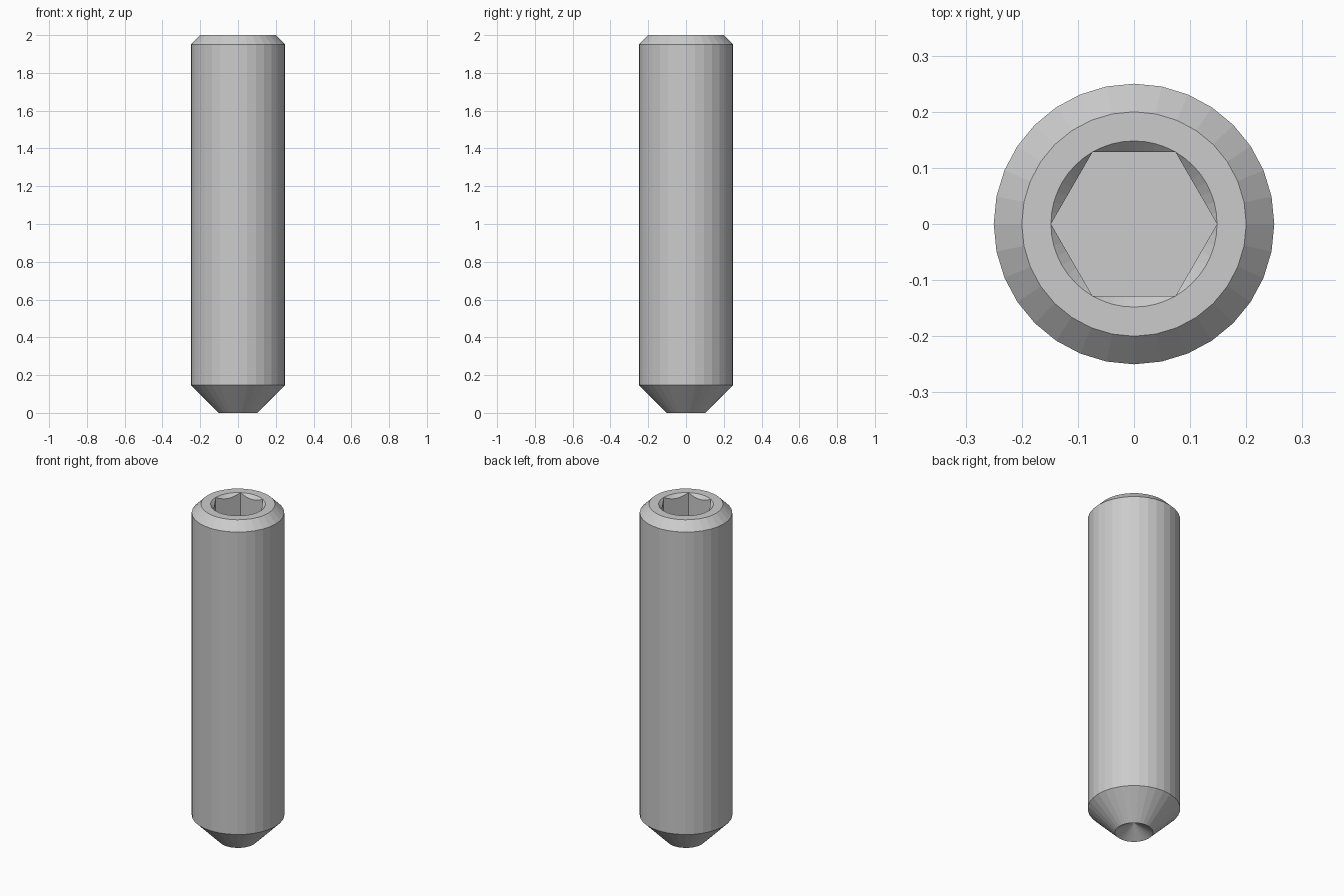
import bpy, bmesh
from math import sin, cos, pi

if "Cube" in bpy.data.objects:
    bpy.data.objects.remove(bpy.data.objects["Cube"])

SIDES = 32            # facets round the shank
PER_FLAT = 8          # segments of the countersink over each socket flat
HEX_R = 0.148         # socket corner radius
TOP = 2.0
SOCKET_DEPTH = 0.3
CUP_DEPTH = 0.06

bm = bmesh.new()


def polar(r, a, z):
    return bm.verts.new((r * cos(a), r * sin(a), z))


def ring(r, z, n):
    return [polar(r, 2 * pi * i / n, z) for i in range(n)]


def loop_edges(loop):
    return [bm.edges.get((v, loop[i - 1])) or bm.edges.new((v, loop[i - 1]))
            for i, v in enumerate(loop)]


# Shank: bottom point, cylinder and top chamfer
profile = [(0.103, 0), (0.25, 0.148), (0.25, 1.95), (0.2, TOP)]
rings = [ring(r, z, SIDES) for r, z in profile]
for a, b in zip(rings, rings[1:]):
    for i in range(SIDES):
        j = (i + 1) % SIDES
        bm.faces.new((a[i], a[j], b[j], b[i]))

# Conical cup in the point
apex = bm.verts.new((0, 0, CUP_DEPTH))
for i in range(SIDES):
    bm.faces.new((rings[0][i - 1], apex, rings[0][i]))

# Hexagon socket with scalloped countersink
n = 6 * PER_FLAT
rim = ring(HEX_R, TOP, n)
floor = ring(HEX_R, TOP - SOCKET_DEPTH, 6)
for side in range(6):
    start = side * PER_FLAT
    scallop = [rim[start]]
    for k in range(1, PER_FLAT):
        off = (k / PER_FLAT - 0.5) * pi / 3
        r = HEX_R * cos(pi / 6) / cos(off)
        scallop.append(polar(r, 2 * pi * (start + k) / n, TOP - (HEX_R - r)))
    scallop.append(rim[(start + PER_FLAT) % n])
    for k in range(PER_FLAT):
        quad = [rim[start + k], rim[(start + k + 1) % n], scallop[k + 1], scallop[k]]
        bm.faces.new(list(dict.fromkeys(quad)))
    bm.faces.new(scallop + [floor[(side + 1) % 6], floor[side]])
bm.faces.new(floor)

# Flat annulus between the rim and the chamfer
bmesh.ops.bridge_loops(bm, edges=loop_edges(rings[-1]) + loop_edges(rim))

bmesh.ops.recalc_face_normals(bm, faces=bm.faces)
mesh = bpy.data.meshes.new("set_screw")
bm.to_mesh(mesh)
bm.free()
bpy.context.collection.objects.link(bpy.data.objects.new("set_screw", mesh))
